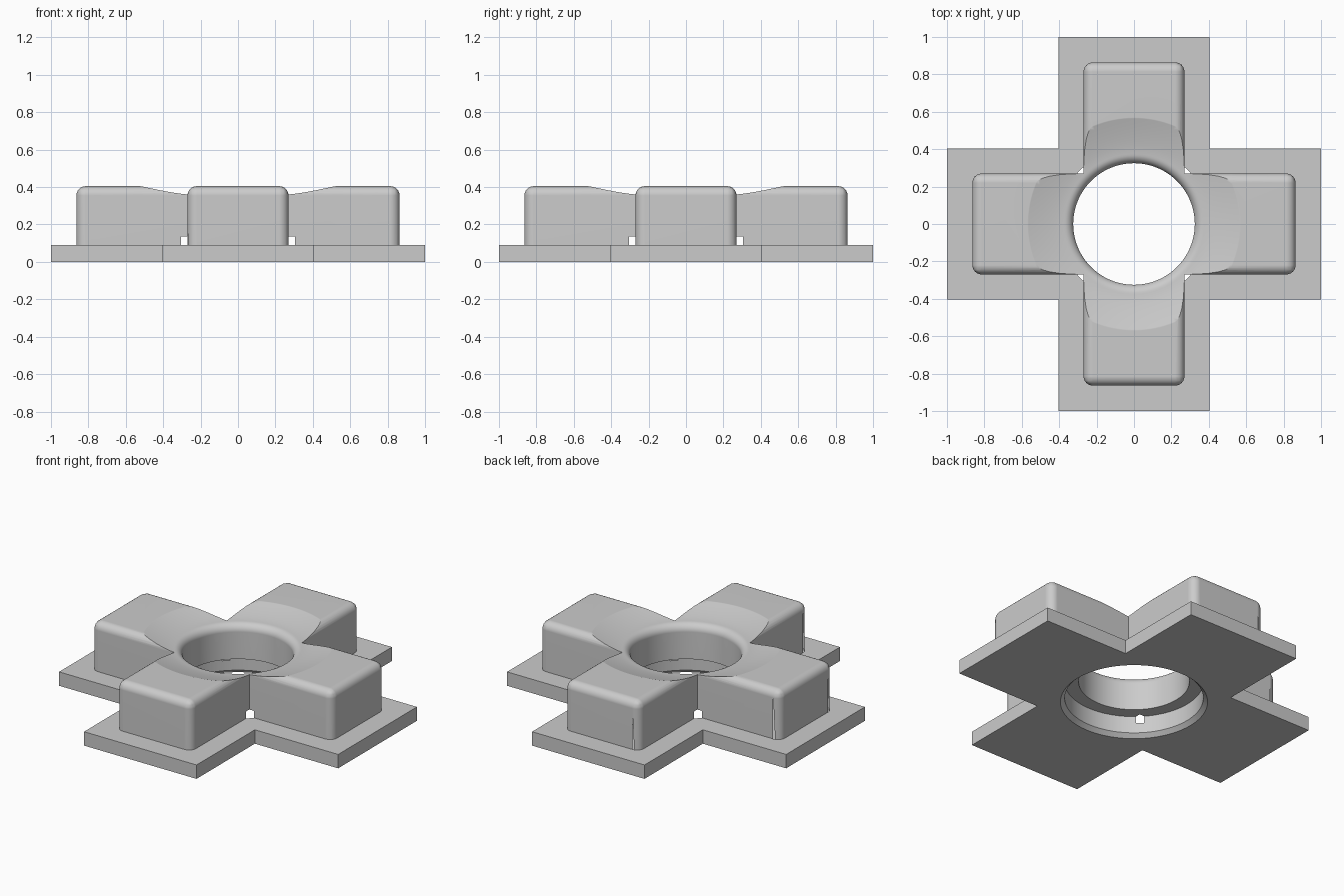
import bpy, bmesh, math
from mathutils import Matrix, Vector

if "Cube" in bpy.data.objects:
    bpy.data.objects.remove(bpy.data.objects["Cube"], do_unlink=True)

# Single flat colour
grey = bpy.data.materials.new("light_grey")
grey.use_nodes = True
grey.diffuse_color = (0.6, 0.6, 0.6, 1)
grey.node_tree.nodes["Principled BSDF"].inputs["Base Color"].default_value = (0.6, 0.6, 0.6, 1)


def finish(bm, name):
    bmesh.ops.recalc_face_normals(bm, faces=bm.faces[:])
    mesh = bpy.data.meshes.new(name)
    bm.to_mesh(mesh)
    bm.free()
    mesh.materials.append(grey)
    obj = bpy.data.objects.new(name, mesh)
    bpy.context.collection.objects.link(obj)
    return obj


def cross(name, half, reach, z0, z1, radius=0):
    """Upright prism with a plus-shaped outline, optionally rounded on top and at the arm ends."""
    bm = bmesh.new()
    quarter = [(reach, -half, z0), (reach, half, z0), (half, half, z0)]
    outline = []
    for i in range(4):
        turn = Matrix.Rotation(i * math.pi / 2, 3, 'Z')
        outline += [turn @ Vector(p) for p in quarter]
    base = bm.faces.new([bm.verts.new(p) for p in outline])
    # Copy the outline upwards and keep the bottom face so the prism is closed
    up = bmesh.ops.extrude_face_region(bm, geom=[base], use_keep_orig=True)["geom"]
    for v in up:
        if isinstance(v, bmesh.types.BMVert):
            v.co.z = z1
    if radius:
        def rounded(e):
            a, b = (v.co for v in e.verts)
            if abs(a.z - b.z) < 0.001:
                return a.z > (z0 + z1) / 2
            return max(abs(a.x), abs(a.y)) > half + 0.01
        bmesh.ops.bevel(bm, geom=[e for e in bm.edges if rounded(e)], offset=radius,
                        segments=6, profile=0.5, affect='EDGES')
    return finish(bm, name)


def revolve(name, profile, steps=128):
    bm = bmesh.new()
    verts = [bm.verts.new((r, 0, z)) for r, z in profile]
    edges = [bm.edges.new(pair) for pair in zip(verts, verts[1:])]
    bmesh.ops.spin(bm, geom=verts + edges, cent=(0, 0, 0), axis=(0, 0, 1),
                   angle=2 * math.pi, steps=steps)
    bmesh.ops.remove_doubles(bm, verts=bm.verts[:], dist=0.0001)
    return finish(bm, name)


def combine(obj, other, operation):
    mod = obj.modifiers.new(operation.lower(), 'BOOLEAN')
    mod.operation, mod.object, mod.solver = operation, other, 'EXACT'
    bpy.context.view_layer.objects.active = obj
    bpy.ops.object.modifier_apply(modifier=mod.name)
    bpy.data.objects.remove(other, do_unlink=True)


# Base plate and raised rounded arms
body = cross("cross_fitting", 0.403, 1.0, 0, 0.09)
arms = cross("raised_arms", 0.27, 0.864, 0.045, 0.405, 0.05)
combine(body, arms, 'UNION')

# Bore: chamfered counterbore, ledge, straight wall, rounded lip, shallow dish
bore, lip = 0.325, 0.05
profile = [(0, -0.02), (0.452, -0.02), (0.407, 0.025), (0.407, 0.135), (bore, 0.135)]
for i in range(9):
    a = i / 8 * math.pi / 2
    profile.append((bore + lip * (1 - math.cos(a)), 0.31 + lip * math.sin(a)))
for i in range(1, 13):
    t = i / 10.3
    profile.append((bore + lip + 0.195 * t, 0.36 + 0.045 * t ** 1.3))
profile += [(profile[-1][0], 0.6), (0, 0.6)]
combine(body, revolve("bore_cutter", profile), 'DIFFERENCE')

# Smooth fillets, crisp corners
bpy.ops.object.select_all(action='DESELECT')
body.select_set(True)
bpy.context.view_layer.objects.active = body
bpy.ops.object.shade_smooth_by_angle(angle=math.radians(30))
weighted = body.modifiers.new("weighted_normals", 'WEIGHTED_NORMAL')
weighted.keep_sharp = True
